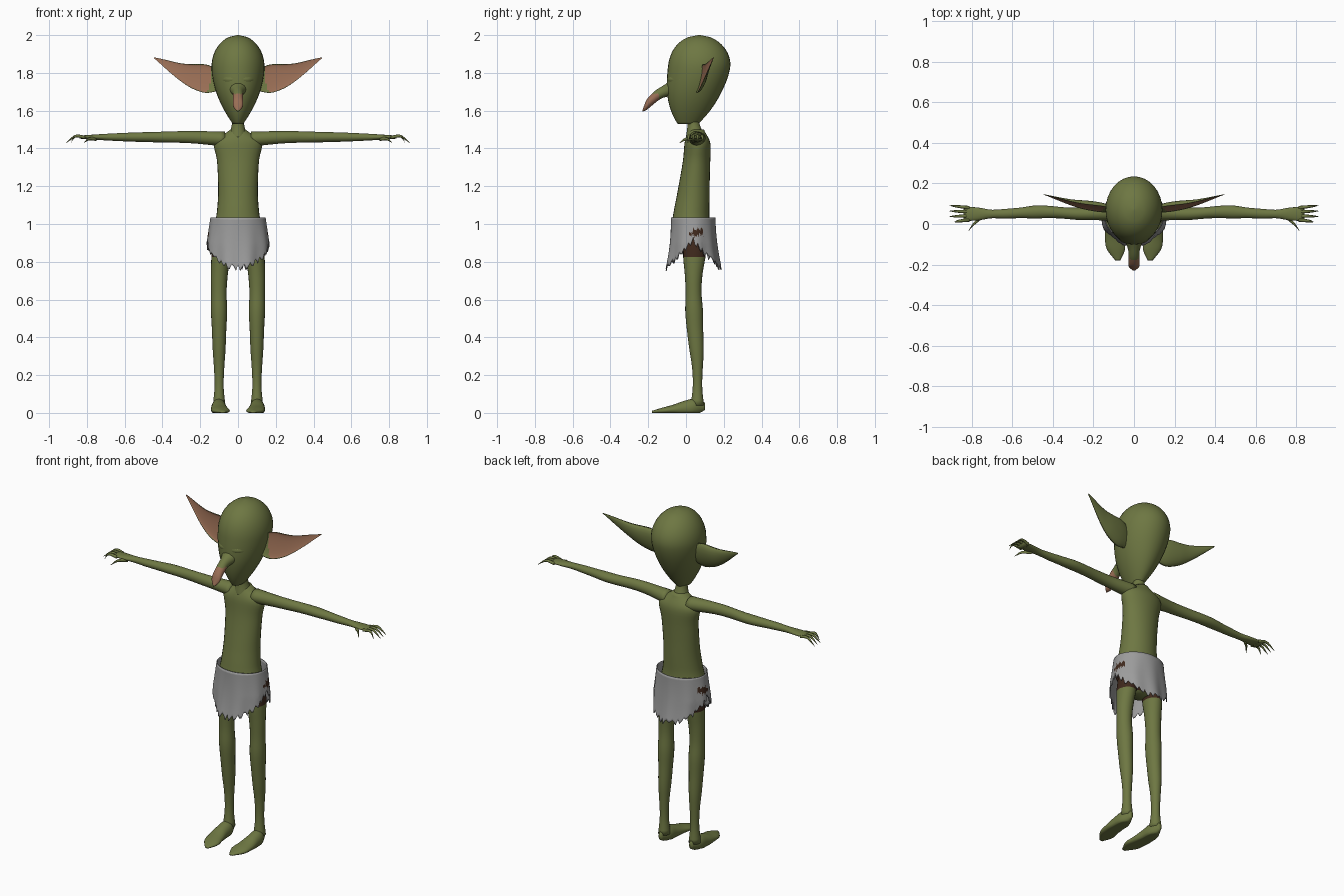
import bpy, bmesh, math, random
from mathutils import Vector

random.seed(4)
if "Cube" in bpy.data.objects:
    bpy.data.objects.remove(bpy.data.objects["Cube"], do_unlink=True)


def material(name, *colour):
    mat = bpy.data.materials.new(name)
    mat.use_nodes = True
    mat.diffuse_color = (*colour, 1)
    mat.node_tree.nodes["Principled BSDF"].inputs["Base Color"].default_value = (*colour, 1)
    return mat


GREEN = material("green skin", .155, .185, .055)
PINK = material("pink skin", .32, .155, .09)
GREY = material("grey cloth", .33, .33, .33)
BROWN = material("brown cloth", .05, .022, .012)


def finish(name, bm, materials, mirror=False):
    """Turn a bmesh into a smooth shaded object, optionally mirrored across x."""
    bmesh.ops.recalc_face_normals(bm, faces=bm.faces)
    for face in bm.faces:
        face.smooth = True
    mesh = bpy.data.meshes.new(name)
    bm.to_mesh(mesh)
    bm.free()
    for mat in materials:
        mesh.materials.append(mat)
    part = bpy.data.objects.new(name, mesh)
    bpy.context.collection.objects.link(part)
    if mirror:
        part.modifiers.new("mirror", "MIRROR")
    return part


def sample(values, t):
    """Smooth value at fraction t along evenly spaced numbers or points."""
    padded = [values[0] * 2 - values[1], *values, values[-1] * 2 - values[-2]]
    position = t * (len(values) - 1)
    i = min(int(position), len(values) - 2)
    f = position - i
    before, start, end, after = padded[i:i + 4]
    slope_in, slope_out = (end - before) / 2, (after - start) / 2
    rise = end - start
    return start + f * (slope_in + f * (rise * 3 - slope_in * 2 - slope_out
                                        + f * (slope_in + slope_out - rise * 2)))


def ellipse(angle, across, deep):
    return across * math.cos(angle), deep * math.sin(angle)


def cup(angle, across, deep):
    """Hollow-fronted section that leans forward at its lower edge."""
    height, bulge = ellipse(angle, across, deep)
    return height, height / 5 + max(bulge, -bulge / 3)


def loft(name, axis, path, across, deep=None, second=None, rule=None,
         mirror=False, sides=20, rings=32, section=ellipse):
    """Skin sections set square to an axis, following a path."""
    points = [Vector(p) for p in path]
    u, v = {"x": (2, 1), "y": (0, 2), "z": (0, 1)}[axis]
    bm = bmesh.new()
    skin = []
    for i in range(rings + 1):
        t = i / rings
        ring = []
        for j in range(sides):
            p = sample(points, t).copy()
            du, dv = section(math.tau * j / sides, sample(across, t), sample(deep or across, t))
            p[u] += du
            p[v] += dv
            p.z = max(p.z, 0)
            ring.append(bm.verts.new(p))
        skin.append(ring)
    for low, high in zip(skin, skin[1:]):
        for j in range(sides):
            k = (j + 1) % sides
            face = bm.faces.new((low[j], low[k], high[k], high[j]))
            if rule and rule(face.calc_center_median(), j / sides):
                face.material_index = 1
    bm.faces.new(skin[0])
    bm.faces.new(skin[-1])
    finish(name, bm, (GREEN, second) if second else (GREEN,), mirror)


# Head: a round crown that tapers to a narrow chin
CROWN = .35
wide, long = [], []
for i in range(49):
    h = i / 48
    if h < CROWN:
        size = math.sqrt(max(1 - (1 - h / CROWN) ** 2, .001))
        depth = size
    else:
        size = 1 - .8 * ((h - CROWN) / (1 - CROWN)) ** 1.8
        depth = size ** .7
    wide.append(.14 * size)
    long.append(.165 * depth)
loft("head", "z", [(0, .07, 2), (0, .07, 1.84), (0, .04, 1.68), (0, .01, 1.53)],
     wide, long, sides=32, rings=48)

# Brow ridge and long drooping nose with a pink end
loft("brow", "x", [(x, 5 * x * x - .085, 1.765) for x in (-.11, -.05, .05, .11)],
     [.008, .02, .02, .008])
loft("nose", "y", [(0, -.065, 1.725), (0, -.14, 1.69), (0, -.2, 1.64), (0, -.23, 1.6)],
     [.055, .03, .027, .026, .005], [.045, .032, .032, .026, .005],
     PINK, lambda c, side: c.y < -.145 and c.z < 1.69)

# Ears: thin cupped cones, pink inside
loft("ear", "x", [(.1, .065, 1.76), (.27, .09, 1.79), (.445, .145, 1.88)],
     [.055, .075, .066, .047, .026, .002], [.02, .03, .03, .02, .01, .002],
     PINK, lambda c, side: .53 < side < .92 and c.x > .14 + max(0, 1.76 - c.z) / 3,
     mirror=True, section=cup)

# Neck, then chest and belly with brown shorts round the hips
loft("neck", "z", [(0, .03, 1.6), (0, .05, 1.46)], [.03, .032, .05])
loft("torso", "z", [(0, .055, 1.5), (0, .06, 1.39), (0, .04, 1.17), (0, .025, 1), (0, .035, .84)],
     [.04, .125, .11, .105, .113, .128, .07], [.04, .067, .073, .085, .095, .1, .05],
     BROWN, lambda c, side: c.z < 1, sides=28)

# Arms with flattened palms
loft("arm", "x", [(.07, .06, 1.45), (.26, .05, 1.46), (.45, .06, 1.46), (.65, .05, 1.46), (.84, .05, 1.46)],
     [.04, .033, .029, .025, .018, .008],
     [.045, .038, .032, .03, .028, .03, .032, .026, .024, .021, .032, .035], mirror=True)

# Four curled fingers and a thumb
for i, name in enumerate(("index", "middle", "ring", "little")):
    root, spread = .02 * (i + 1), .01 + .027 * i
    tip = .885 if i == 0 else .91
    loft(name + "_finger", "x", [(.81, root, 1.458), (.86, (root + spread) / 2, 1.465), (tip, spread, 1.43)],
         [.009, .008, .006, .001], mirror=True, sides=8, rings=12)
loft("thumb", "x", [(.75, .035, 1.45), (.79, 0, 1.45), (.815, -.033, 1.43)],
     [.01, .009, .006, .001], mirror=True, sides=8, rings=12)

# Legs, whose tops are covered by the shorts
loft("leg", "z", [(.08, .05, .94), (.1, .04, .71), (.1, .045, .49), (.1, .06, .26), (.1, .06, .04)],
     [.05, .05, .045, .041, .043, .038, .034, .027, .024, .033],
     [.06, .06, .047, .042, .047, .043, .038, .028, .025, .035],
     BROWN, lambda c, side: c.z > .835, mirror=True)

# Long flat feet, the big toe side reaching further
loft("foot", "y", [(.1, .1, .035), (.1, -.04, .02), (.08, -.18, .005)],
     [.01, .036, .041, .046, .045, .012], [.02, .045, .04, .026, .017, .006], mirror=True)

# Ragged loincloth: long front and back flaps, short sides
COLUMNS, ROWS, TOP = 96, 18, 1.035
bm = bmesh.new()
grid = []
for i in range(COLUMNS):
    angle = math.tau * i / COLUMNS
    hem = .915 - .145 * abs(math.sin(angle)) + (random.uniform(-.02, .01) if i % 3 else .015)
    column = []
    for r in range(ROWS + 1):
        drop = (TOP - hem) * r / ROWS
        fold = 1 + drop * math.sin(9 * angle) / 8
        x, y = ellipse(angle, fold * (.146 + min(.02, drop / 7)), fold * (.118 + drop * drop * .4))
        column.append(bm.verts.new((x, y + .038, TOP - drop)))
    grid.append(column)
for i in range(COLUMNS):
    left, right = grid[i - 1], grid[i]
    for r in range(ROWS):
        face = bm.faces.new((left[r], right[r], right[r + 1], left[r + 1]))
        # Torn patch on each hip
        c = face.calc_center_median()
        along = c.y - .058
        up = c.z - .955 - along / 5
        if abs(c.x) > .1 and math.hypot(along, 2 * up) < .036 + .008 * math.sin(300 * along):
            face.material_index = 1
cloth = finish("loincloth", bm, (GREY, BROWN))
cloth.modifiers.new("thickness", "SOLIDIFY").thickness = .005
